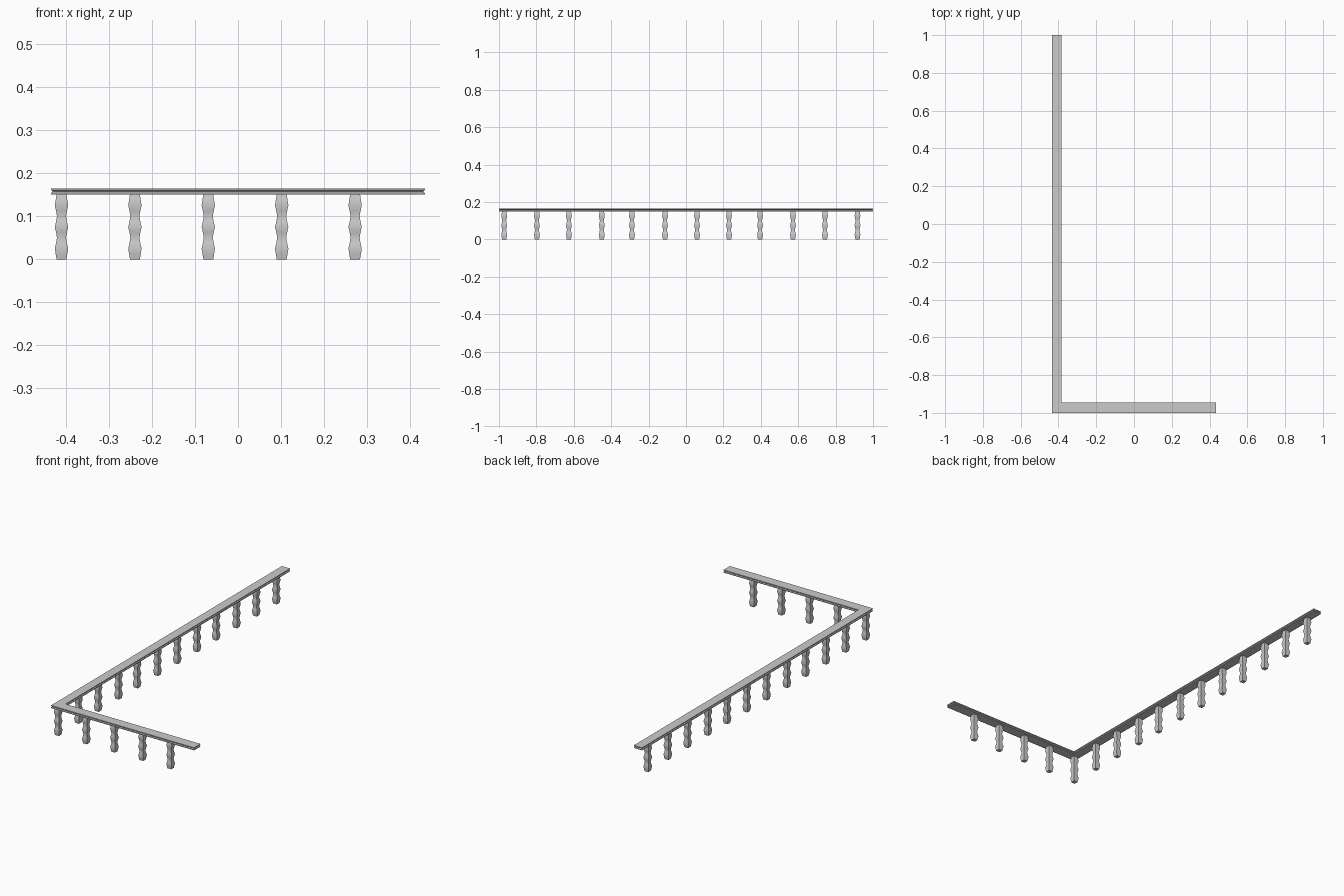
import bpy, bmesh

if "Cube" in bpy.data.objects:
    bpy.data.objects.remove(bpy.data.objects["Cube"])


def loft(name, rings):
    """Closed solid skinned through matching rings of points."""
    bm = bmesh.new()
    loops = [[bm.verts.new(p) for p in ring] for ring in rings]
    n = len(loops[0])
    for a, b in zip(loops, loops[1:]):
        for i in range(n):
            j = (i + 1) % n
            bm.faces.new((a[i], a[j], b[j], b[i]))
    bm.faces.new(loops[0][::-1])
    bm.faces.new(loops[-1])
    bmesh.ops.recalc_face_normals(bm, faces=bm.faces)
    mesh = bpy.data.meshes.new(name)
    bm.to_mesh(mesh)
    bm.free()
    ob = bpy.data.objects.new(name, mesh)
    bpy.context.collection.objects.link(ob)
    return ob


# L-shaped handrail with a groove around its edge
def rail_ring(z, d):
    x0, x1, xi = -0.434 + d, 0.434 - d, -0.384 - d
    y0, y1, yi = -1 + d, 1 - d, -0.945 - d
    return [(x, y, z) for x, y in
            ((x0, y0), (x1, y0), (x1, yi), (xi, yi), (xi, y1), (x0, y1))]


loft("handrail", [rail_ring(z, d) for z, d in
                  ((0.150, 0), (0.154, 0), (0.1575, 0.004), (0.161, 0), (0.165, 0))])

# Square baluster with three swellings: (height, half width)
PROFILE = [(0, 0.0115), (0.012, 0.0135), (0.025, 0.0155), (0.038, 0.0125),
           (0.05, 0.0105), (0.062, 0.0125), (0.075, 0.0155), (0.088, 0.0125),
           (0.1, 0.0105), (0.112, 0.0125), (0.125, 0.0155), (0.138, 0.0135),
           (0.151, 0.0115)]


def square(z, r):
    return [(-r, -r, z), (r, -r, z), (r, r, z), (-r, r, z)]


baluster = loft("baluster", [square(z, r) for z, r in PROFILE])
baluster.data.shade_smooth()
baluster.data.set_sharp_from_angle(angle=0.7)

# Corner baluster, then the front row and the left row
spots = [(-0.41 + 0.1705 * i, -0.972) for i in range(5)]
spots += [(-0.41, y) for y in (-0.797, -0.626, -0.45, -0.289, -0.112, 0.059,
                               0.23, 0.396, 0.572, 0.743, 0.917)]
baluster.location = (*spots[0], 0)
for x, y in spots[1:]:
    copy = baluster.copy()
    copy.location = (x, y, 0)
    bpy.context.collection.objects.link(copy)
